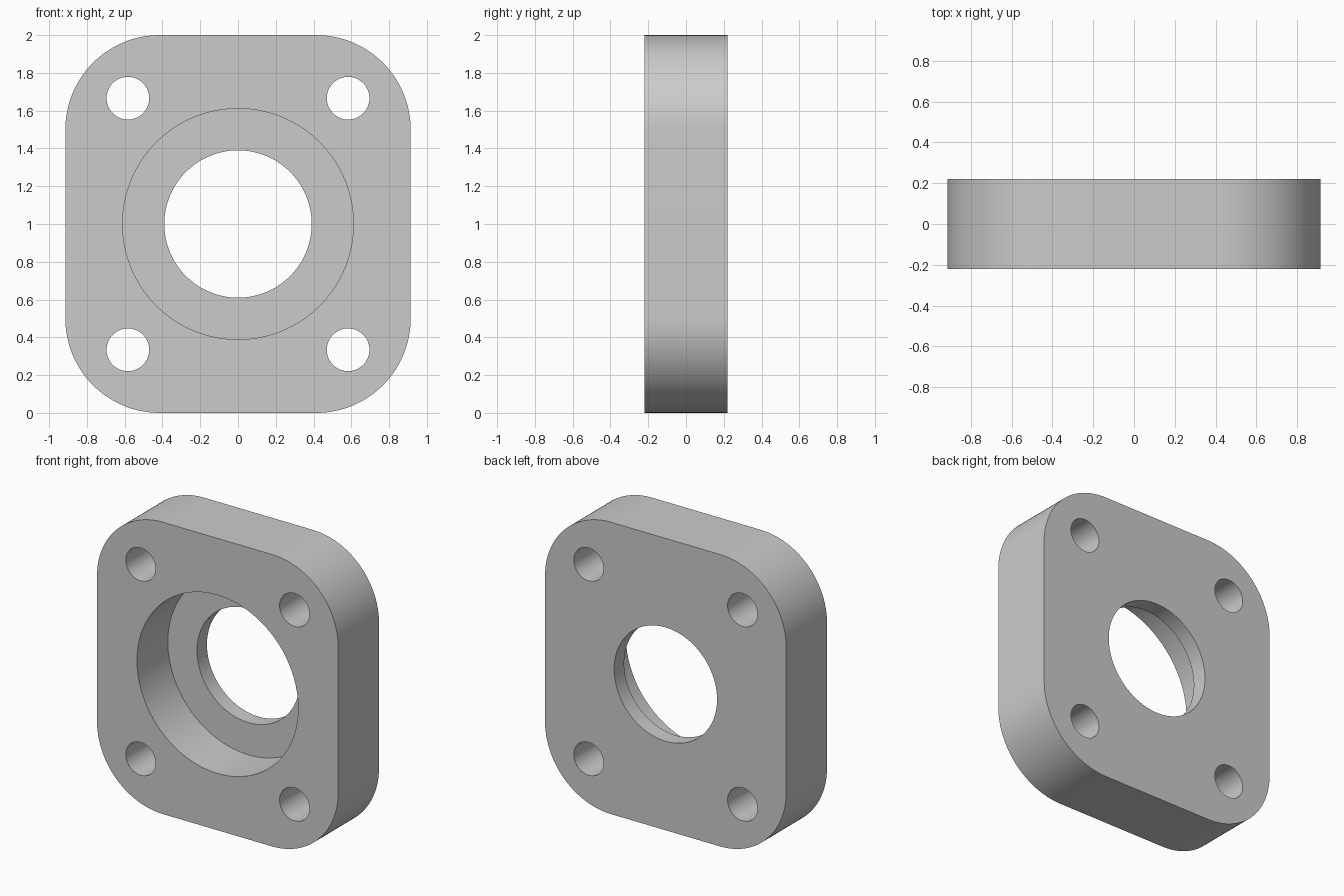
import bpy
import bmesh
from math import radians, cos, sin

HALF_W, HALF_H, HALF_T = 0.914, 1.0, 0.221
CORNER = 0.5
STEPS = 32

cube = bpy.data.objects.get("Cube")
if cube:
    bpy.data.objects.remove(cube, do_unlink=True)

# Plain grey metal
grey = bpy.data.materials.new("plain_grey")
grey.use_nodes = True
colour = (0.6, 0.6, 0.6, 1.0)
grey.diffuse_color = colour
grey.node_tree.nodes["Principled BSDF"].inputs["Base Color"].default_value = colour


def prism(name, outline, y0, y1):
    """Extrude an x-z outline from y0 to y1."""
    bm = bmesh.new()
    face = bm.faces.new([bm.verts.new((x, y0, z)) for x, z in outline])
    extruded = bmesh.ops.extrude_face_region(bm, geom=[face])["geom"]
    verts = [v for v in extruded if isinstance(v, bmesh.types.BMVert)]
    bmesh.ops.translate(bm, verts=verts, vec=(0, y1 - y0, 0))
    bmesh.ops.recalc_face_normals(bm, faces=bm.faces)
    mesh = bpy.data.meshes.new(name)
    bm.to_mesh(mesh)
    bm.free()
    mesh.materials.append(grey)
    obj = bpy.data.objects.new(name, mesh)
    bpy.context.collection.objects.link(obj)
    return obj


def arc(cx, cz, r, start, sweep, steps):
    angles = [radians(start + sweep * i / steps) for i in range(steps + 1)]
    return [(cx + r * cos(a), cz + r * sin(a)) for a in angles]


def cut_round(target, name, x, z, r, y0, y1, steps=96):
    """Cut a round hole along y and discard the cutter."""
    cutter = prism(name, arc(x, z, r, 0, 360, steps)[:-1], y0, y1)
    cutter.hide_render = True
    mod = target.modifiers.new(name, 'BOOLEAN')
    mod.operation = 'DIFFERENCE'
    mod.solver = 'EXACT'
    mod.object = cutter
    bpy.context.view_layer.objects.active = target
    bpy.ops.object.modifier_apply(modifier=mod.name)
    bpy.data.objects.remove(cutter, do_unlink=True)


# Flange plate with rounded corners
outline = []
for i, (sx, sz) in enumerate([(1, 1), (-1, 1), (-1, -1), (1, -1)]):
    outline += arc(sx * (HALF_W - CORNER), 1 + sz * (HALF_H - CORNER),
                   CORNER, 90 * i, 90, STEPS)
plate = prism("flange_plate", outline, -HALF_T, HALF_T)

# Front counterbore leaving a thin rear lip, then the through bore
cut_round(plate, "counterbore", 0, 1, 0.611, -0.5, 0.113, 128)
cut_round(plate, "centre_bore", 0, 1, 0.39, -0.5, 0.5, 128)

# Four bolt holes
for sx in (-1, 1):
    for sz in (-1, 1):
        cut_round(plate, "bolt_hole", sx * 0.583, 1 + sz * 0.666, 0.113, -0.5, 0.5, 64)

# Smooth walls with crisp rims
bpy.ops.object.select_all(action='DESELECT')
plate.select_set(True)
bpy.context.view_layer.objects.active = plate
bpy.ops.object.shade_smooth_by_angle(angle=radians(30))
